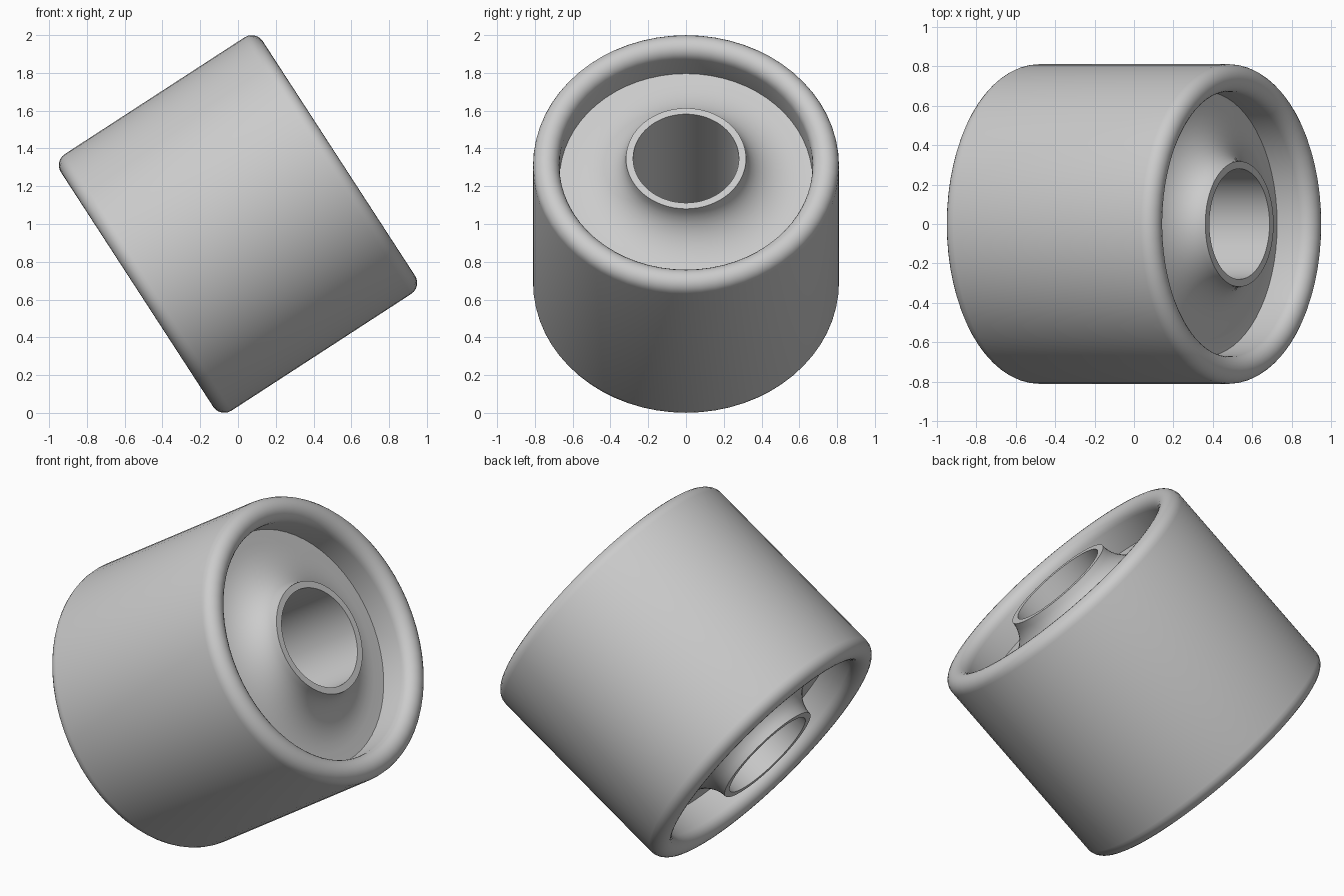
import bpy, bmesh
from math import sin, cos, pi, radians
from mathutils import Matrix

if "Cube" in bpy.data.objects:
    bpy.data.objects.remove(bpy.data.objects["Cube"])

SEGMENTS = 64
HALF, RADIUS, LIP = 0.637, 0.81, 0.07
INNER = RADIUS - 2 * LIP
WEB = 0.43            # half thickness of the web between hub and sleeve
BORE, HUB = 0.28, 0.318
TILT = Matrix.Translation((0, 0, 1)) @ Matrix.Rotation(radians(57), 4, 'Y')

grey = bpy.data.materials.new("light_grey")
grey.use_nodes = True
colour = (0.6, 0.6, 0.6, 1)
grey.diffuse_color = colour
grey.node_tree.nodes["Principled BSDF"].inputs["Base Color"].default_value = colour


def mirrored(points):
    return [(r, -a) for r, a in reversed(points)]


def lathe(name, profile):
    """Spin (radius, axial) points around the tilted axis."""
    bm = bmesh.new()
    rings = []
    for r, a in profile:
        ring = []
        for j in range(SEGMENTS):
            t = 2 * pi * j / SEGMENTS
            ring.append(bm.verts.new((r * cos(t), r * sin(t), a)))
        rings.append(ring)
    for low, high in zip(rings, rings[1:]):
        for j in range(SEGMENTS):
            k = (j + 1) % SEGMENTS
            bm.faces.new((low[j], low[k], high[k], high[j]))
    bm.transform(TILT)
    mesh = bpy.data.meshes.new(name)
    bm.to_mesh(mesh)
    bm.free()
    mesh.materials.append(grey)
    obj = bpy.data.objects.new(name, mesh)
    bpy.context.collection.objects.link(obj)
    bpy.ops.object.select_all(action='DESELECT')
    obj.select_set(True)
    bpy.context.view_layer.objects.active = obj
    bpy.ops.object.shade_smooth_by_angle(angle=radians(35))


# Outer sleeve with a fully rounded lip at each end
lip = [(RADIUS - LIP + LIP * cos(pi * i / 12), HALF - LIP + LIP * sin(pi * i / 12))
       for i in range(13)]
sleeve = lip + [(INNER, WEB)]
lathe("roller_sleeve", mirrored(sleeve) + sleeve)

# Recessed web flaring up into the hub, with an open bore
flare = [(HUB + 0.28 * (1 - cos(pi / 2 * i / 10)), HALF - (HALF - WEB) * sin(pi / 2 * i / 10))
         for i in range(10, -1, -1)]
hub = [(INNER, WEB)] + flare + [(BORE, HALF)]
lathe("web_and_hub", hub + mirrored(hub))
